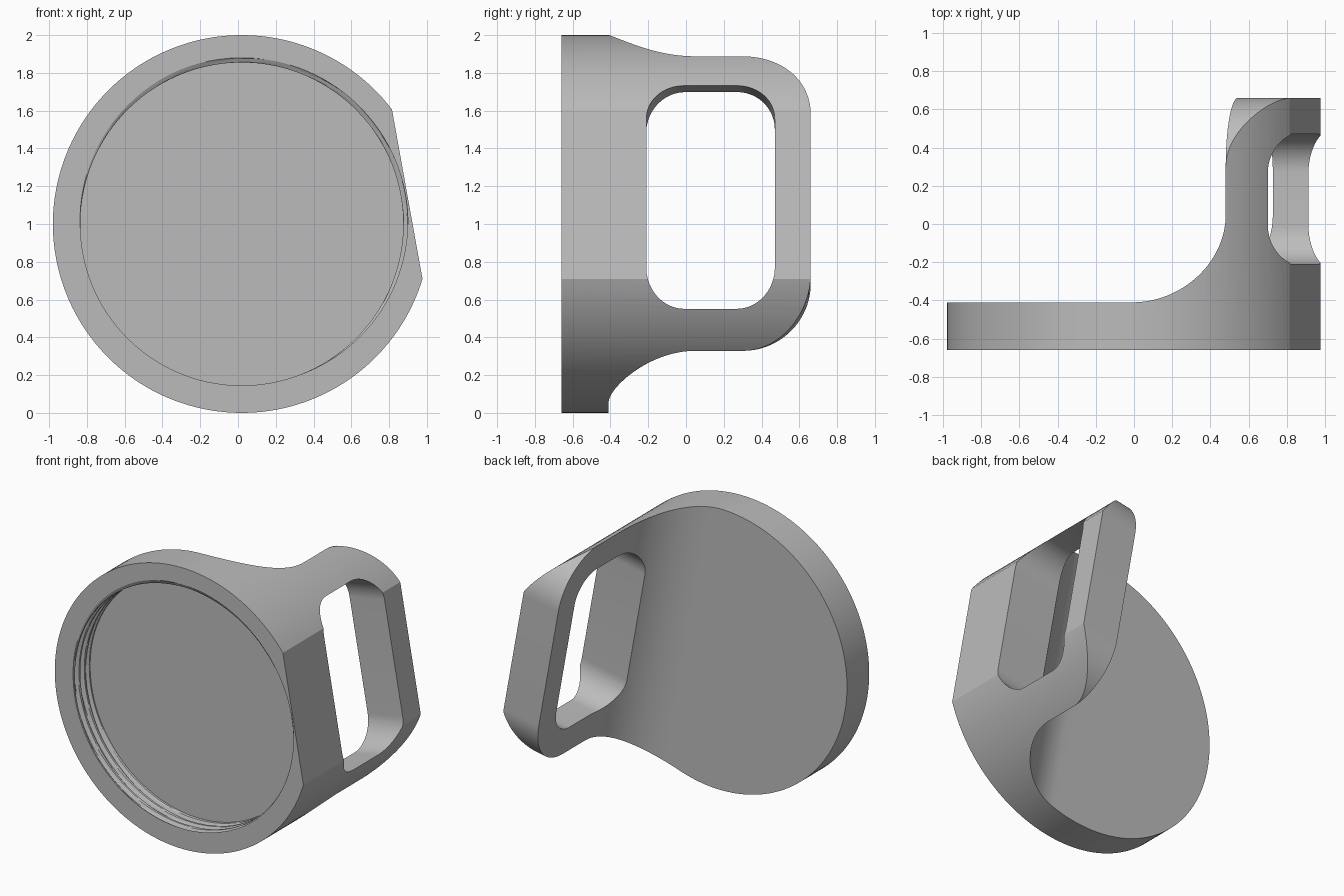
import bpy, bmesh, math
from mathutils import Matrix

if "Cube" in bpy.data.objects:
    bpy.data.objects.remove(bpy.data.objects["Cube"], do_unlink=True)

FRONT, BACK, PLATE = -0.66, 0.66, -0.41
INNER, OUTER = 0.61, 0.89
TILT = math.radians(-10.2)
PLACE = Matrix.Translation((0.02, 0, 1)) @ Matrix.Rotation(TILT, 4, 'Y')


def finish(name, bm):
    bmesh.ops.recalc_face_normals(bm, faces=bm.faces)
    mesh = bpy.data.meshes.new(name)
    bm.to_mesh(mesh)
    bm.free()
    obj = bpy.data.objects.new(name, mesh)
    bpy.context.collection.objects.link(obj)
    return obj


def prism(name, points, place, lo, hi):
    """Extrude a 2D outline between lo and hi; place maps (a, b, t) to 3D."""
    bm = bmesh.new()
    ends = [[bm.verts.new(place(a, b, t)) for a, b in points] for t in (lo, hi)]
    bm.faces.new(ends[0])
    bm.faces.new(ends[1])
    n = len(points)
    for i in range(n):
        j = (i + 1) % n
        bm.faces.new((ends[0][i], ends[0][j], ends[1][j], ends[1][i]))
    return finish(name, bm)


def arc(cx, cy, r, start, end, steps=20):
    angles = [math.radians(start + (end - start) * i / steps) for i in range(steps + 1)]
    return [(cx + r * math.cos(a), cy + r * math.sin(a)) for a in angles]


def along_y(a, b, t):
    return (a, t, b)


def along_z(a, b, t):
    return (a, b, t)


def along_x(a, b, t):
    return (t, a, b)


# Round body running the whole depth
body = prism("cap_with_handle", arc(0, 0, 1, 0, 360, 160)[:-1], along_y, FRONT, BACK)

# Side profile: plate, fillet and flange with a flat outer face
R = 0.46
profile = [(-1.2, FRONT - 0.1), (OUTER, FRONT - 0.1), (OUTER, BACK + 0.1), (INNER, BACK + 0.1)]
profile += arc(INNER - R, PLATE + R, R, 0, -90, 32) + [(-1.2, PLATE)]
side_profile = prism("side_profile", profile, along_z, -1.2, 1.2)

# Rounded window through the flange
Y0, Y1, HALF, C = -0.21, 0.47, 0.60, 0.2
window = (arc(Y1 - C, HALF - C, C, 0, 90) + arc(Y0 + C, HALF - C, C, 90, 180)
          + arc(Y0 + C, C - HALF, C, 180, 270) + arc(Y1 - C, C - HALF, C, 270, 360))
window_cutter = prism("window_cutter", window, along_x, 0.4, 1.2)

# Rounded rear corners of the flange
E, V = 0.36, 0.792
corners = []
for side in (1, -1):
    pts = arc(BACK - E, V - E, E, 90, 0, 28) + [(0.8, V - E), (0.8, 1.1), (BACK - E, 1.1)]
    corners.append(prism("corner_cutter", [(y, side * v) for y, v in pts], along_x, 0.3, 1.2))

# Threaded recess in the front
BORE, GROOVE, PITCH, FLOOR = 0.855, 0.025, 0.062, -0.47
SEGMENTS, ROWS = 128, 44


def groove(theta, y):
    p = (theta / math.tau + (y - FRONT) / PITCH + 0.22) % 1
    rise = max(0, min(1, p / 0.2, (0.7 - p) / 0.2))
    runout = max(0, min(1, (FLOOR - 0.01 - y) / 0.02))
    return GROOVE * rise * runout


bm = bmesh.new()
rings = []
for k in range(ROWS + 1):
    y = FRONT - 0.03 + (FLOOR - FRONT + 0.03) * k / ROWS
    ring = []
    for i in range(SEGMENTS):
        t = math.tau * i / SEGMENTS
        r = BORE + groove(t, y)
        ring.append(bm.verts.new((r * math.cos(t), y, r * math.sin(t))))
    rings.append(ring)
for a, b in zip(rings, rings[1:]):
    for i in range(SEGMENTS):
        j = (i + 1) % SEGMENTS
        bm.faces.new((a[i], a[j], b[j], b[i]))
bm.faces.new(rings[0])
bm.faces.new(rings[-1])
thread_cutter = finish("thread_cutter", bm)

# Combine the pieces
steps = [(side_profile, 'INTERSECT'), (window_cutter, 'DIFFERENCE'), (corners[0], 'DIFFERENCE'),
         (corners[1], 'DIFFERENCE'), (thread_cutter, 'DIFFERENCE')]
bpy.ops.object.select_all(action='DESELECT')
bpy.context.view_layer.objects.active = body
body.select_set(True)
for cutter, operation in steps:
    cutter.hide_render = True
    mod = body.modifiers.new("cut", 'BOOLEAN')
    mod.operation = operation
    mod.solver = 'EXACT'
    mod.object = cutter
    bpy.ops.object.modifier_apply(modifier=mod.name)
for cutter, _ in steps:
    bpy.data.objects.remove(cutter, do_unlink=True)

# Tilt and place, then shade
body.data.transform(PLACE)
grey = bpy.data.materials.new("plain_grey")
grey.use_nodes = True
colour = (0.5, 0.5, 0.5, 1)
grey.diffuse_color = colour
grey.node_tree.nodes["Principled BSDF"].inputs["Base Color"].default_value = colour
body.data.materials.clear()
body.data.materials.append(grey)
bpy.ops.object.shade_smooth_by_angle(angle=math.radians(25))
